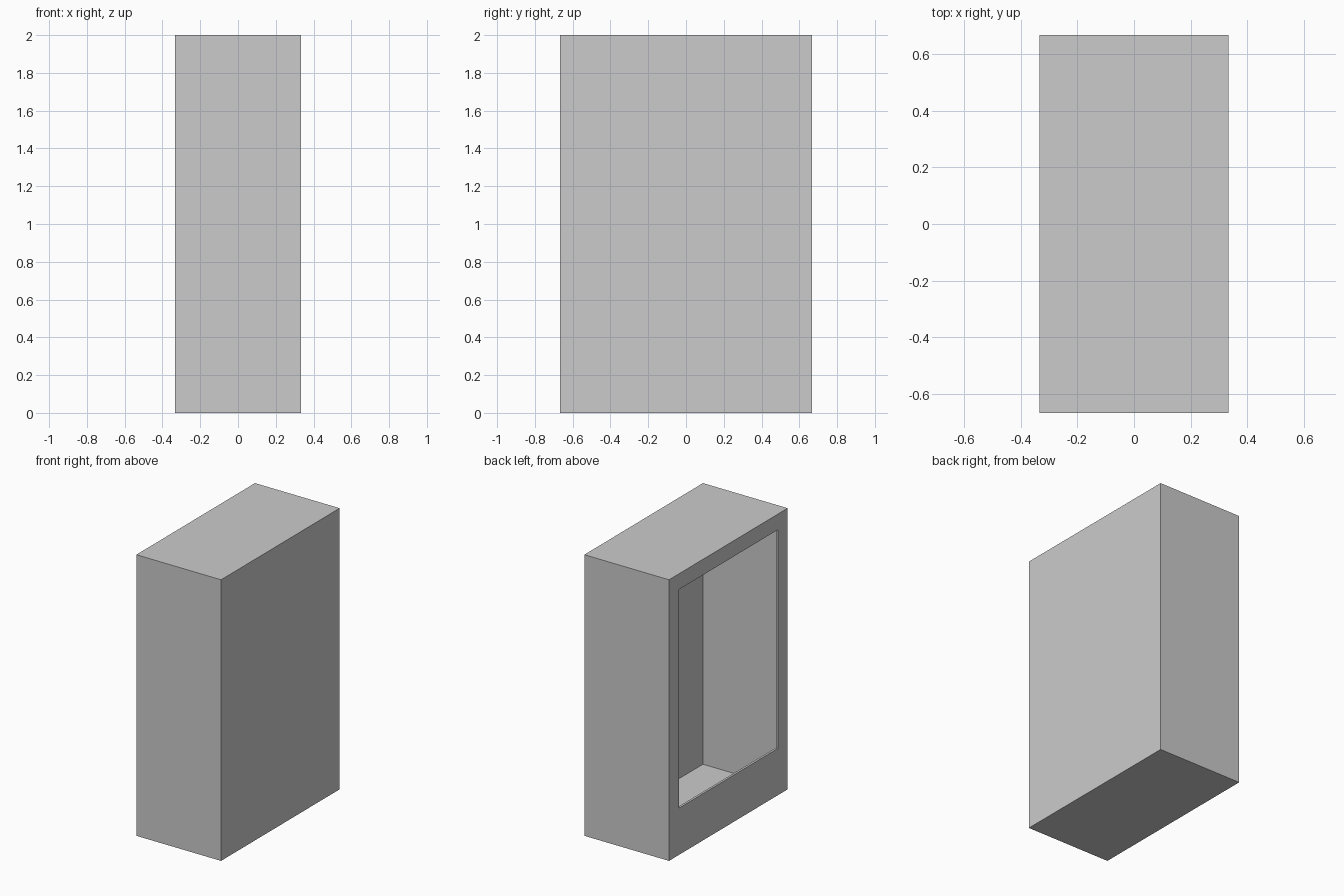
import bpy, bmesh

if "Cube" in bpy.data.objects:
    bpy.data.objects.remove(bpy.data.objects["Cube"])

HX, HY, H = 1 / 3, 2 / 3, 2.0          # half width, half depth, height
OY, Z0, Z1 = 0.556, 0.333, 1.888       # opening on the left (-x) side
RIM = 0.016                            # depth of the opening's edge

bm = bmesh.new()


def rect(x, hy, z0, z1):
    """Vertex loop of a rectangle in the y-z plane."""
    return [bm.verts.new((x, y, z)) for y, z in
            ((hy, z0), (-hy, z0), (-hy, z1), (hy, z1))]


def bridge(a, b):
    """Join two matching loops with quads."""
    for i in range(4):
        j = (i + 1) % 4
        bm.faces.new((a[i], a[j], b[j], b[i]))


# Hollow cabinet: closed right side, four walls, framed opening and short rim
right = rect(HX, HY, 0, H)
left = rect(-HX, HY, 0, H)
opening = rect(-HX, OY, Z0, Z1)
inner_rim = rect(-HX + RIM, OY, Z0, Z1)
bm.faces.new(right[::-1])
bridge(right, left)
bridge(left, opening)
bridge(opening, inner_rim)

# Consistent outward normals
bmesh.ops.recalc_face_normals(bm, faces=bm.faces)
mesh = bpy.data.meshes.new("cabinet_shell")
bm.to_mesh(mesh)
bm.free()
bpy.context.collection.objects.link(bpy.data.objects.new("cabinet_shell", mesh))
